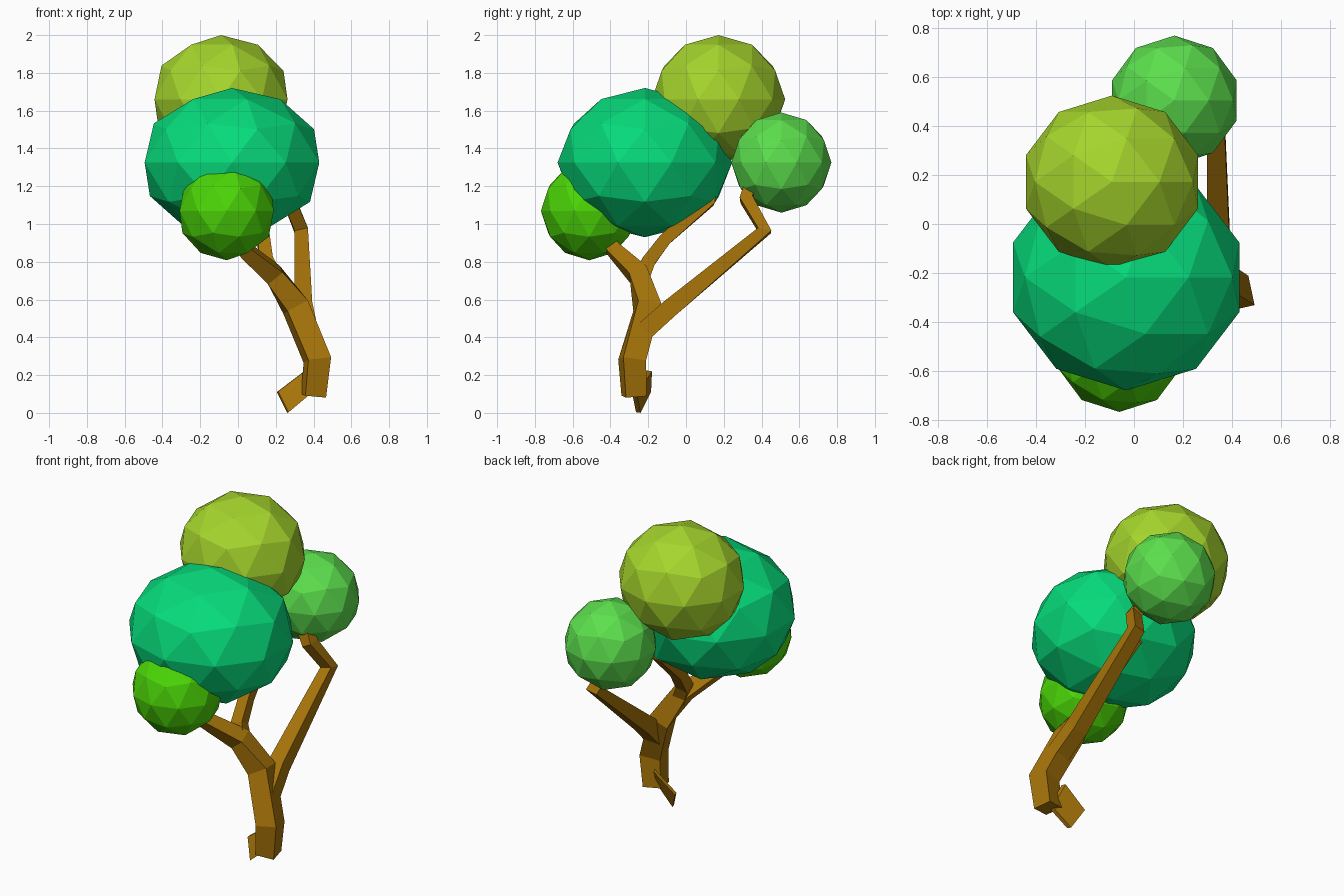
import bpy, bmesh, math
from mathutils import Vector

if "Cube" in bpy.data.objects:
    bpy.data.objects.remove(bpy.data.objects["Cube"])


def material(name, rgb):
    m = bpy.data.materials.new(name)
    m.diffuse_color = (*[(c / 255) ** 2.2 for c in rgb], 1)
    m.use_nodes = True
    m.node_tree.nodes["Principled BSDF"].inputs["Base Color"].default_value = m.diffuse_color
    return m


def finish(name, bm, mat):
    bmesh.ops.recalc_face_normals(bm, faces=bm.faces)
    me = bpy.data.meshes.new(name)
    bm.to_mesh(me)
    bm.free()
    me.materials.append(mat)
    ob = bpy.data.objects.new(name, me)
    bpy.context.collection.objects.link(ob)
    return ob


def foliage(name, center, size, rgb):
    bm = bmesh.new()
    bmesh.ops.create_icosphere(bm, subdivisions=2, radius=1)
    ob = finish(name, bm, material(name, rgb))
    ob.location, ob.scale = center, size


def limb(name, path, mat, twist=0):
    """Four-sided tapering tube; path holds (x, y, z, half width)."""
    bm = bmesh.new()
    pts = [Vector(p[:3]) for p in path]
    rings = []
    for i, p in enumerate(pts):
        t = Vector()
        if i > 0:
            t += (p - pts[i - 1]).normalized()
        if i < len(pts) - 1:
            t += (pts[i + 1] - p).normalized()
        t.normalize()
        u = Vector((1, 0, 0))
        u = (u - t * u.dot(t)).normalized()
        v = t.cross(u)
        r = path[i][3] * math.sqrt(2)
        rings.append([bm.verts.new(p + r * (u * math.cos(a) + v * math.sin(a)))
                      for a in [math.radians(45 + twist + 90 * k) for k in range(4)]])
    for a, b in zip(rings, rings[1:]):
        for k in range(4):
            j = (k + 1) % 4
            bm.faces.new((a[k], a[j], b[j], b[k]))
    bm.faces.new(rings[0])
    bm.faces.new(rings[-1])
    return finish(name, bm, mat)


# Leaf clusters
foliage("top_foliage", (-0.09, 0.172, 1.66), (0.37, 0.353, 0.34), (164, 212, 48))
foliage("main_foliage", (-0.032, -0.218, 1.325), (0.486, 0.462, 0.395), (15, 218, 122))
foliage("front_foliage", (-0.06, -0.512, 1.07), (0.262, 0.256, 0.262), (76, 212, 15))
foliage("back_foliage", (0.165, 0.505, 1.325), (0.268, 0.265, 0.265), (92, 222, 78))

bark = material("bark", (165, 115, 18))

# Trunk running into the front branch
limb("trunk", [(0.40, -0.275, 0.09, 0.056), (0.42, -0.285, 0.28, 0.062),
               (0.305, -0.205, 0.56, 0.062), (0.19, -0.25, 0.73, 0.05),
               (0.04, -0.38, 0.86, 0.036), (-0.05, -0.48, 1.0, 0.036)], bark, 12)

# Long back branch with an elbow
limb("back_branch", [(0.37, -0.235, 0.42, 0.05), (0.345, -0.09, 0.55, 0.048),
                     (0.335, 0.415, 0.965, 0.036), (0.27, 0.32, 1.13, 0.034),
                     (0.18, 0.36, 1.26, 0.034)], bark)

# Middle branch
limb("middle_branch", [(0.20, -0.24, 0.70, 0.04), (0.15, -0.20, 0.80, 0.036),
                       (0.135, -0.11, 0.92, 0.033), (0.10, 0.12, 1.12, 0.033),
                       (0.03, 0.13, 1.28, 0.033)], bark)

# Thin root flare at the foot
bm = bmesh.new()
quad = [(0.26, -0.24, 0.0), (0.205, -0.185, 0.11), (0.35, -0.18, 0.22), (0.38, -0.26, 0.10)]
face = bm.faces.new([bm.verts.new(q) for q in quad])
ext = bmesh.ops.extrude_face_region(bm, geom=[face], use_keep_orig=True)
bmesh.ops.translate(bm, vec=(0.008, -0.025, 0.004),
                    verts=[g for g in ext["geom"] if isinstance(g, bmesh.types.BMVert)])
finish("root", bm, bark)
